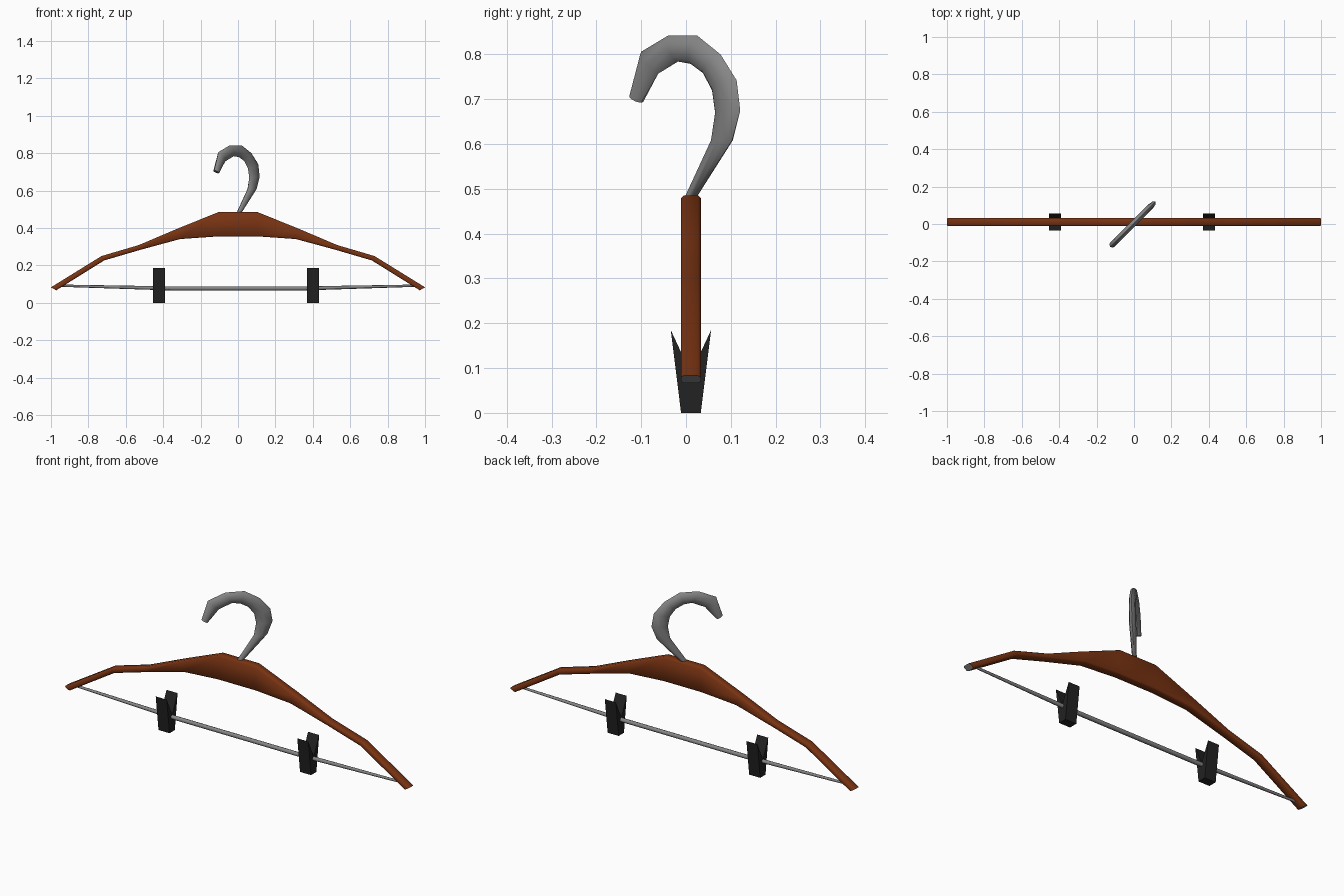
import bpy, bmesh, math
from mathutils import Vector

if "Cube" in bpy.data.objects:
    bpy.data.objects.remove(bpy.data.objects["Cube"])

YC = 0.011  # depth centre of body, rod and clips


def material(name, rgb):
    m = bpy.data.materials.new(name)
    m.diffuse_color = (*rgb, 1)
    m.use_nodes = True
    m.node_tree.nodes["Principled BSDF"].inputs["Base Color"].default_value = m.diffuse_color
    return m


wood = material("brown wood", (0.19, 0.033, 0.006))
steel = material("grey steel", (0.24, 0.24, 0.24))
black = material("black plastic", (0.016, 0.016, 0.016))


def loft(name, rings, mats, smooth=50, cap_index=0):
    """Skin a list of closed rings, with a face on each end."""
    bm = bmesh.new()
    loops = [[bm.verts.new(p) for p in ring] for ring in rings]
    n = len(loops[0])
    for a, b in zip(loops, loops[1:]):
        for i in range(n):
            j = (i + 1) % n
            bm.faces.new((a[i], a[j], b[j], b[i]))
    for end in (loops[0], loops[-1]):
        bm.faces.new(end).material_index = cap_index
    bmesh.ops.recalc_face_normals(bm, faces=bm.faces)
    me = bpy.data.meshes.new(name)
    bm.to_mesh(me)
    bm.free()
    for m in mats:
        me.materials.append(m)
    if smooth:
        me.shade_smooth()
        me.set_sharp_from_angle(angle=math.radians(smooth))
    ob = bpy.data.objects.new(name, me)
    bpy.context.collection.objects.link(ob)
    return ob


# Wooden shoulder bar: (top x, top z, bottom x, bottom z), mirrored in x
half = [(0.105, 0.485, 0.11, 0.355), (0.33, 0.394, 0.31, 0.341),
        (0.53, 0.309, 0.52, 0.284), (0.73, 0.25, 0.715, 0.227),
        (1.0, 0.083, 0.972, 0.067)]
stations = [(-a, b, -c, d) for a, b, c, d in reversed(half)] + half
rings = []
for tx, tz, bx, bz in stations:
    top, bot = Vector((tx, YC, tz)), Vector((bx, YC, bz))
    cut = min(0.006 / (top - bot).length, 0.25)  # small corner chamfer
    w, v = 0.022, 0.016
    section = [(-v, 0), (v, 0), (w, cut), (w, 1 - cut),
               (v, 1), (-v, 1), (-w, 1 - cut), (-w, cut)]
    rings.append([top.lerp(bot, t) + Vector((0, y, 0)) for y, t in section])
loft("shoulder_bar", rings, [wood, steel], cap_index=1)

# Hook: flattened tube in a diagonal plane, (outer u, z, inner u, z)
hook = [(0.018, 0.475, -0.004, 0.475), (0.103, 0.608, 0.057, 0.608),
        (0.121, 0.675, 0.065, 0.67), (0.113, 0.742, 0.058, 0.72),
        (0.077, 0.80, 0.038, 0.758), (0.025, 0.842, 0.010, 0.779),
        (-0.04, 0.842, -0.018, 0.784), (-0.10, 0.806, -0.062, 0.757),
        (-0.122, 0.708, -0.10, 0.692)]
side = Vector((1, -1, 0)).normalized()
rings = []
for k, (ou, oz, iu, iz) in enumerate(hook):
    outer, inner = Vector((ou - 0.005, ou, oz)), Vector((iu - 0.005, iu, iz))
    mid, arm = (outer + inner) / 2, (outer - inner) / 2
    thick = 0.010 if k == 0 else 0.016
    rings.append([mid + arm * math.cos(a) + side * thick * math.sin(a)
                  for a in (i * math.tau / 8 for i in range(8))])
loft("hook", rings, [steel], smooth=55)

# Trouser rod: slightly sagging and thicker in the middle
rod = [(-0.96, 0.092, 0.006), (-0.35, 0.077, 0.011),
       (0.35, 0.077, 0.011), (0.96, 0.092, 0.006)]
loft("trouser_rod",
     [[(x, YC + r * math.cos(a), z + r * math.sin(a))
       for a in (i * math.tau / 8 for i in range(8))] for x, z, r in rod],
     [steel])

# Clips: V-shaped profile extruded along x
clip = [(-0.022, 0), (0.022, 0), (0.045, 0.185), (0, 0.088), (-0.045, 0.185)]
for name, x in (("left_clip", -0.422), ("right_clip", 0.40)):
    loft(name, [[(x + s, YC + y, z) for y, z in clip] for s in (-0.032, 0.032)],
         [black], smooth=0)
